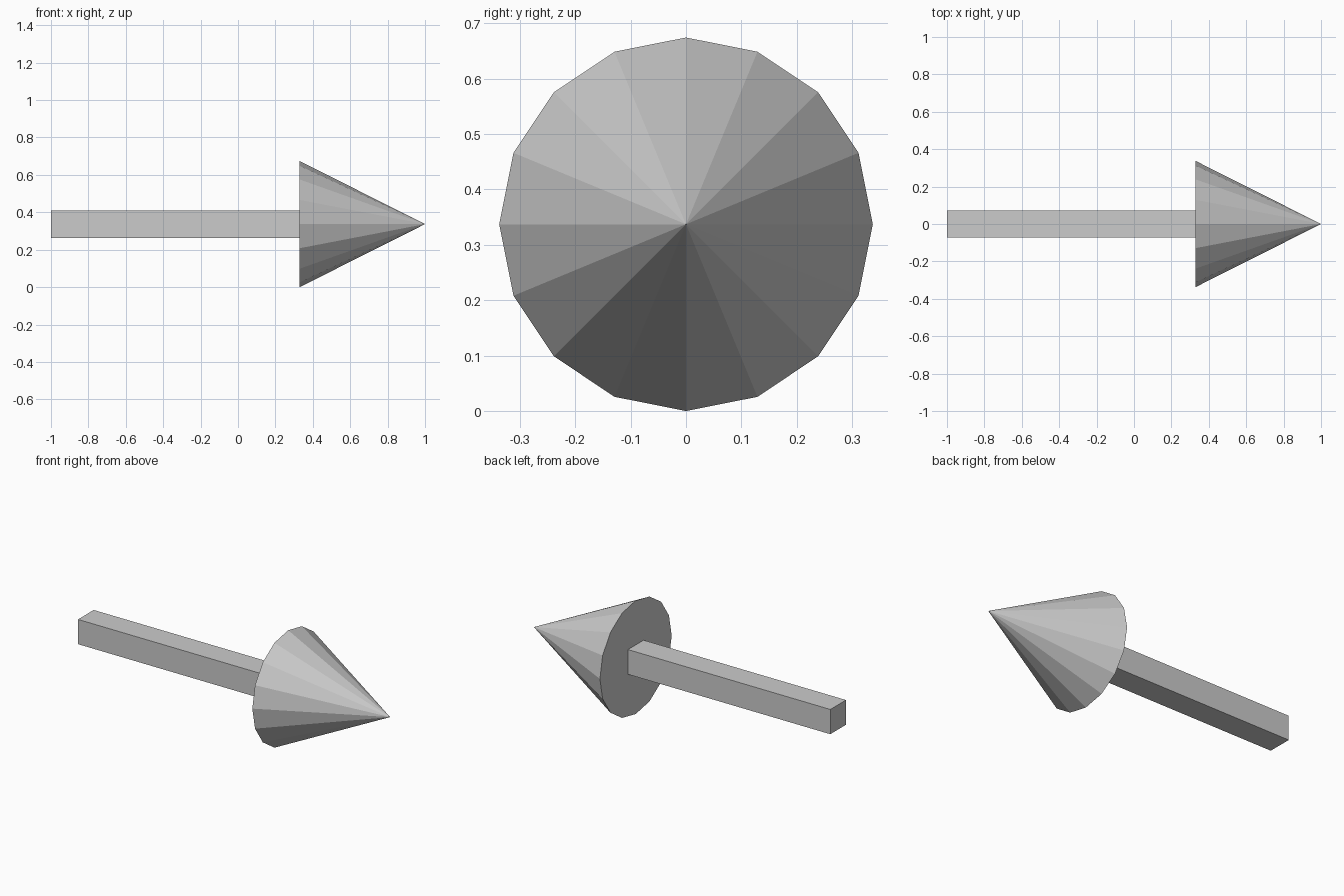
import bpy
from math import pi

if "Cube" in bpy.data.objects:
    bpy.data.objects.remove(bpy.data.objects["Cube"])

R = 0.337       # head radius, also the height of the arrow axis
BASE_X = 0.33   # where the shaft meets the head
SHAFT_W = 0.147

# Arrow head: 16-sided flat-shaded cone pointing along +x
bpy.ops.mesh.primitive_cone_add(vertices=16, radius1=R, radius2=0, depth=1 - BASE_X,
                                location=((1 + BASE_X) / 2, 0, R), rotation=(0, pi / 2, 0))
bpy.context.object.name = "arrow_head"

# Shaft: square bar from the tail to the back of the head
bpy.ops.mesh.primitive_cube_add(size=1, location=((BASE_X - 1) / 2, 0, R))
shaft = bpy.context.object
shaft.name = "arrow_shaft"
shaft.scale = (1 + BASE_X, SHAFT_W, SHAFT_W)
bpy.ops.object.transform_apply(location=False, rotation=False, scale=True)
